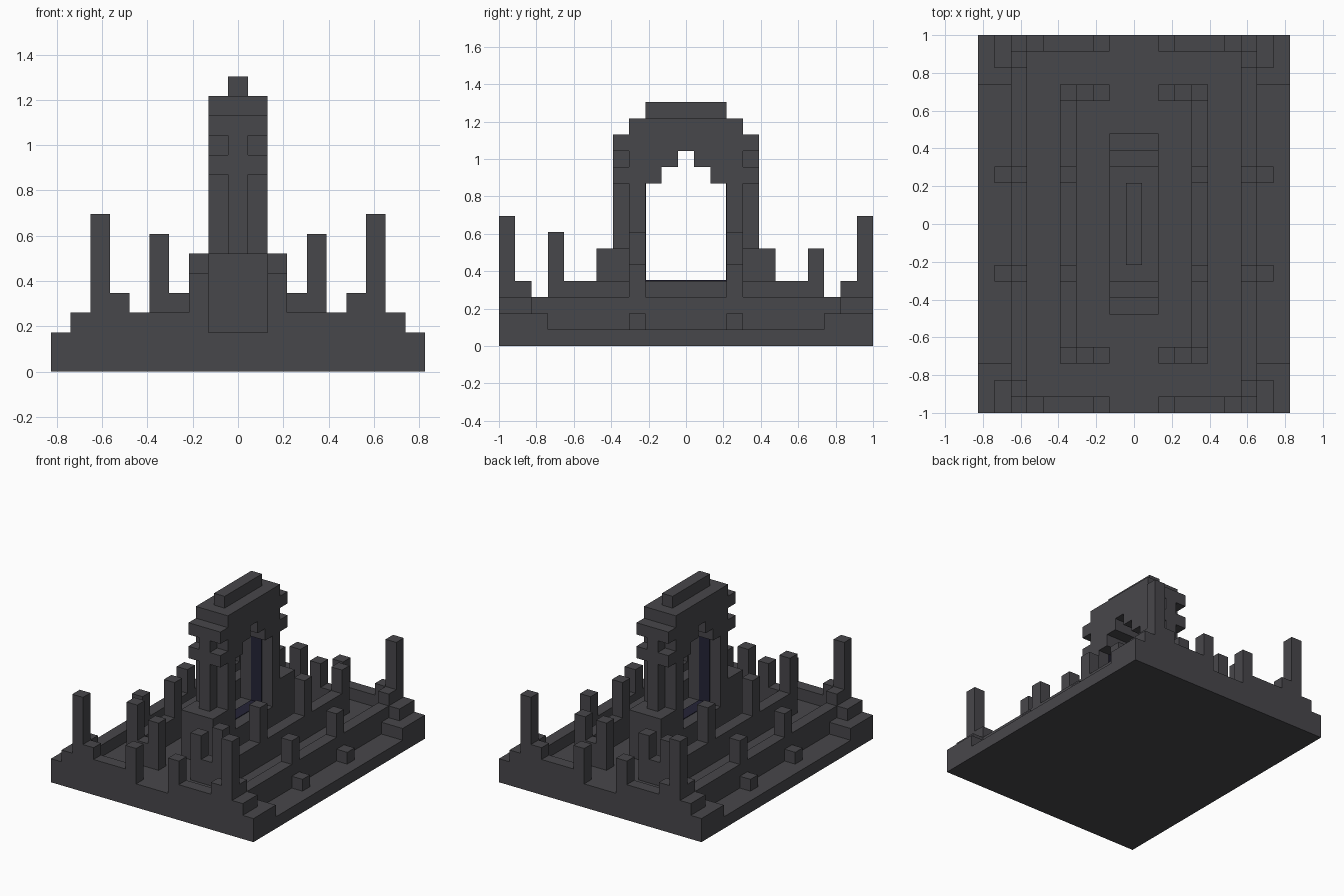
import bpy, bmesh
from mathutils import Matrix, Vector

if "Cube" in bpy.data.objects:
    bpy.data.objects.remove(bpy.data.objects["Cube"])

U = 2 / 23  # one block


def material(name, rgb):
    m = bpy.data.materials.new(name)
    m.diffuse_color = (*rgb, 1)
    m.use_nodes = True
    m.node_tree.nodes["Principled BSDF"].inputs["Base Color"].default_value = m.diffuse_color
    return m


STONE = material("dark_stone", (0.064, 0.063, 0.070))
GLOW = material("dark_indigo", (0.018, 0.017, 0.038))


def part(name, boxes, mat=STONE):
    """Boxes in block units: (x0, x1, y0, y1, z0, z1), mirrored in x and y."""
    done = set()
    for x0, x1, y0, y1, z0, z1 in boxes:
        for xr in ((x0, x1), (-x1, -x0)):
            for yr in ((y0, y1), (-y1, -y0)):
                done.add((*xr, *yr, z0, z1))
    bm = bmesh.new()
    for x0, x1, y0, y1, z0, z1 in sorted(done):
        mid = Vector((x0 + x1, y0 + y1, z0 + z1)) * U / 2
        size = Vector((x1 - x0, y1 - y0, z1 - z0)) * U
        bmesh.ops.create_cube(bm, size=1, matrix=Matrix.Translation(mid) @ Matrix.Diagonal((*size, 1)))
    me = bpy.data.meshes.new(name)
    bm.to_mesh(me)
    bm.free()
    me.materials.append(mat)
    ob = bpy.data.objects.new(name, me)
    bpy.context.collection.objects.link(ob)
    return ob


def post(x, y, z0, z1):
    return (x - .5, x + .5, y - .5, y + .5, z0, z1)


# Foundation and courtyard floor
part("base_slab", [(-9.5, 9.5, -11.5, 11.5, 0, 1)])
part("courtyard_floor", [(-7.5, 7.5, -11.5, 11.5, 1, 2)])

# Stepped outer corners and small blocks on the side ledges
part("corner_steps", [(7.5, 9.5, 8.5, 11.5, 1, 2), (7.5, 8.5, 9.5, 11.5, 2, 3)])
part("ledge_blocks", [post(8, 3, 1, 2)])

# Outer wall with its posts
part("outer_wall", [(6.5, 7.5, -11.5, 11.5, 2, 3), (2.5, 6.5, 10.5, 11.5, 2, 3)])
part("outer_wall_caps", [post(6, 11, 3, 4), post(7, 10, 3, 4)])
part("outer_corner_posts", [post(7, 11, 3, 8)])
part("outer_side_posts", [post(7, 3, 3, 5)])
part("outer_gate_posts", [post(2, 11, 2, 5)])

# Inner wall with its posts; front corner posts are one block taller
part("inner_wall", [(3.5, 4.5, -8.5, 8.5, 2, 4), (2.5, 3.5, 7.5, 8.5, 2, 4)])
part("inner_corner_posts", [post(4, 8, 4, 6)])
part("inner_side_posts", [post(4, 3, 4, 7)])
part("inner_gate_posts", [post(2, 8, 2, 6)])
tips = part("front_corner_post_tips", [post(4, 0, 6, 7)])
tips.location.y = -8 * U

# Central arch: pedestals, legs, sill, stepped vault and ridge
part("arch_pedestals", [(-1.5, 1.5, 3.5, 5.5, 2, 6)])
part("arch_legs", [(-1.5, 1.5, 2.5, 3.5, 2, 14)])
part("arch_sill", [(-1.5, 1.5, -2.5, 2.5, 2, 4)])
part("arch_vault", [(-1.5, 1.5, 1.5, 2.5, 10, 14),
                    (-1.5, 1.5, .5, 1.5, 11, 14),
                    (-1.5, 1.5, -.5, .5, 12, 14)])
part("arch_ridge", [(-.5, .5, -2.5, 2.5, 14, 15)])

# Buttress ribs and the two bands on the outer ends of the arch
part("arch_ribs", [post(0, 4, 6, 10), post(0, 4, 11, 12)])
part("arch_bands", [(-1.5, 1.5, 3.5, 4.5, 10, 11), (-1.5, 1.5, 3.5, 4.5, 12, 13)])

# Thin coloured lining inside the opening
part("opening_lining", [(-.5, .5, 2.45, 2.5, 4, 10), (-.5, .5, -2.45, 2.45, 4, 4.05)], GLOW)
